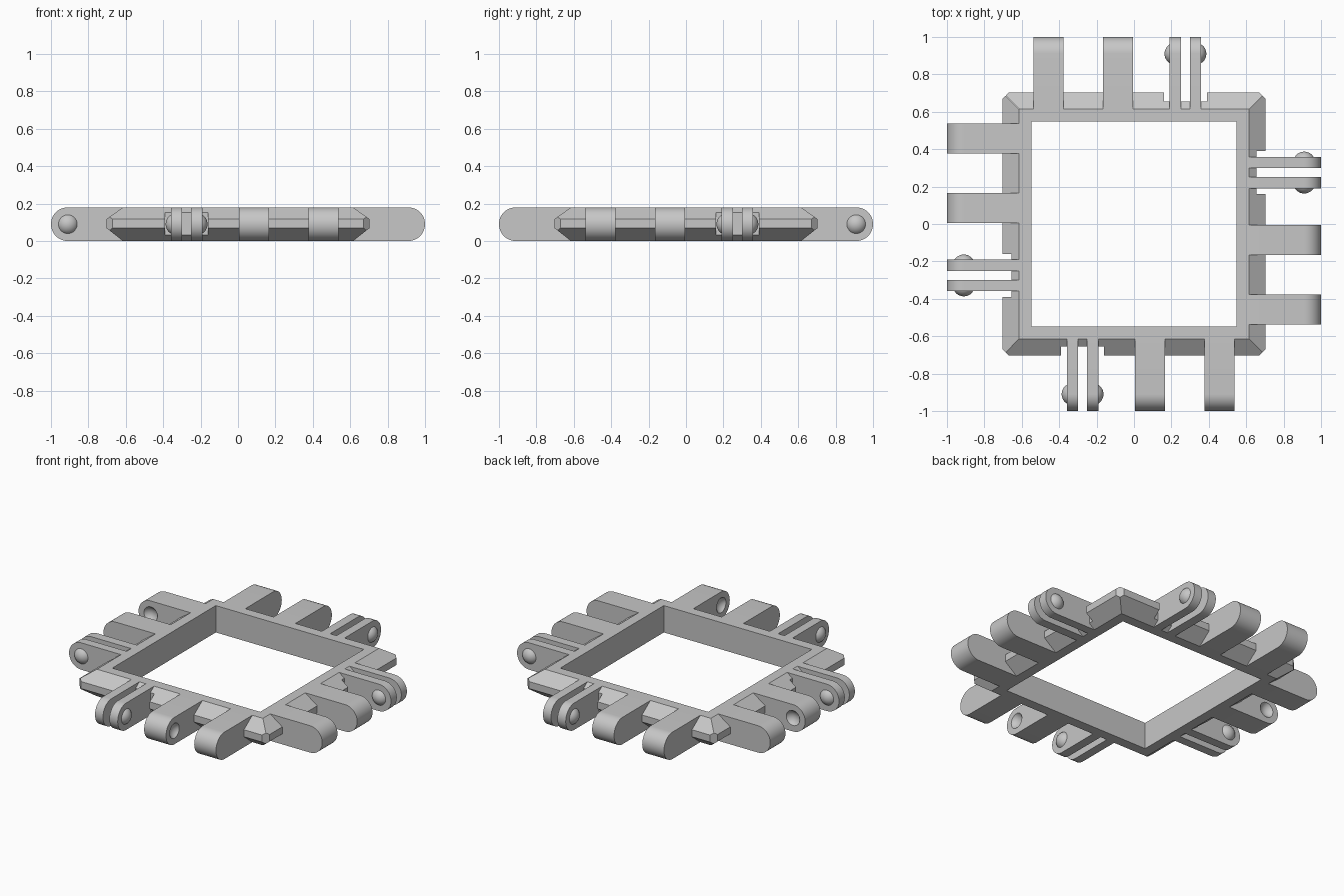
import bpy, bmesh, math
from mathutils import Matrix

if "Cube" in bpy.data.objects:
    bpy.data.objects.remove(bpy.data.objects["Cube"])

H = 0.18            # tile thickness
R = H / 2           # knuckle end radius
INNER, OUTER, RIM = 0.548, 0.615, 0.704
PIN_Y = -0.91       # hinge axis distance
BALL_R, BALL_SINK = 0.059, 0.031

grey = bpy.data.materials.new("plain grey")
grey.use_nodes = True
grey.diffuse_color = (0.57, 0.57, 0.57, 1)
grey.node_tree.nodes["Principled BSDF"].inputs["Base Color"].default_value = (0.57, 0.57, 0.57, 1)


def finish(bm, name, placing=Matrix.Identity(4)):
    """Move a front-side part to its side of the square and make it an object."""
    bm.transform(placing)
    bmesh.ops.recalc_face_normals(bm, faces=bm.faces)
    mesh = bpy.data.meshes.new(name)
    bm.to_mesh(mesh)
    bm.free()
    mesh.materials.append(grey)
    obj = bpy.data.objects.new(name, mesh)
    bpy.context.collection.objects.link(obj)
    return obj


def activate(obj):
    bpy.ops.object.select_all(action='DESELECT')
    obj.select_set(True)
    bpy.context.view_layer.objects.active = obj


def smooth(obj):
    activate(obj)
    bpy.ops.object.shade_smooth_by_angle(angle=math.radians(30))


def prism(profile, x0, x1):
    """Extrude a (y, z) profile along x."""
    bm = bmesh.new()
    face = bm.faces.new([bm.verts.new((x0, y, z)) for y, z in profile])
    out = bmesh.ops.extrude_face_region(bm, geom=[face])
    verts = [v for v in out["geom"] if isinstance(v, bmesh.types.BMVert)]
    bmesh.ops.translate(bm, verts=verts, vec=(x1 - x0, 0, 0))
    return bm


def clip(bm, point, normal):
    """Cut away everything on the normal's side of a plane and cap the cut."""
    geom = bm.verts[:] + bm.edges[:] + bm.faces[:]
    cut = bmesh.ops.bisect_plane(bm, geom=geom, plane_co=point, plane_no=normal, clear_outer=True)
    edges = [e for e in cut["geom_cut"] if isinstance(e, bmesh.types.BMEdge)]
    if edges:
        bmesh.ops.contextual_create(bm, geom=edges)


def ball(x):
    bm = bmesh.new()
    bmesh.ops.create_uvsphere(bm, u_segments=32, v_segments=16, radius=BALL_R)
    bmesh.ops.translate(bm, verts=bm.verts, vec=(x, PIN_Y, R))
    return bm


# Square frame
bm = bmesh.new()
rings = []
for size, z in ((INNER, 0), (OUTER, 0), (OUTER, H), (INNER, H)):
    rings.append([bm.verts.new((sx * size, sy * size, z))
                  for sx, sy in ((-1, -1), (1, -1), (1, 1), (-1, 1))])
for k in range(4):
    a, b = rings[k], rings[(k + 1) % 4]
    for i in range(4):
        j = (i + 1) % 4
        bm.faces.new((a[i], a[j], b[j], b[i]))
finish(bm, "square_frame")

# Profiles shared by the four sides
rim_profile = [(-OUTER, 0), (-RIM, 0.07), (-RIM, 0.117), (-OUTER, H)]
arc = [math.pi / 2 + math.pi * i / 24 for i in range(25)]
arm_profile = [(-OUTER, 0), (-OUTER, H)] + [
    (-1 + R + R * math.cos(a), R + R * math.sin(a)) for a in arc]

# Rim pieces: start, end, outward reach (shorter around the thin arms)
rim_pieces = [(-RIM, -0.39, RIM), (-0.39, -0.161, 0.655), (-0.161, RIM, RIM)]
# Thin arms: start, end, side that carries the ball
thin_arms = [(-0.359, -0.3, -1), (-0.252, -0.191, 1)]
# Thick arms: start, end, side that carries the socket
thick_arms = [(0.005, 0.167, 1), (0.376, 0.537, -1)]

for side, label in enumerate(("front", "left", "back", "right")):
    # Neighbouring sides are mirror images of each other
    flip = Matrix.Diagonal((-1 if side % 2 else 1, 1, 1, 1))
    placing = Matrix.Rotation(side * math.pi / 2, 4, 'Z') @ flip

    # Bevelled rim with mitred, blunted corners
    for x0, x1, reach in rim_pieces:
        bm = prism(rim_profile, x0, x1)
        if reach < RIM:
            clip(bm, (0, -reach, 0), (0, -1, 0))
        for s in (-1, 1):
            clip(bm, (0, 0, 0), (s, 1, 0))
            clip(bm, (s * 0.687, -0.687, 0), (s, -1, 0))
        finish(bm, label + "_rim", placing)

    # Thin arms with snap balls on their outer faces
    for x0, x1, s in thin_arms:
        smooth(finish(prism(arm_profile, x0, x1), label + "_thin_arm", placing))
        face_x = x1 if s > 0 else x0
        bm = ball(face_x - s * BALL_SINK)
        clip(bm, (face_x - s * 0.002, 0, 0), (-s, 0, 0))
        smooth(finish(bm, label + "_snap_ball", placing))

    # Thick arms with matching sockets on their facing sides
    for x0, x1, s in thick_arms:
        arm = finish(prism(arm_profile, x0, x1), label + "_thick_arm", placing)
        face_x = x1 if s > 0 else x0
        cutter = finish(ball(face_x + s * BALL_SINK), label + "_socket_cutter", placing)
        cut = arm.modifiers.new("socket", 'BOOLEAN')
        cut.operation = 'DIFFERENCE'
        cut.solver = 'EXACT'
        cut.object = cutter
        activate(arm)
        bpy.ops.object.modifier_apply(modifier=cut.name)
        bpy.data.objects.remove(cutter)
        smooth(arm)
